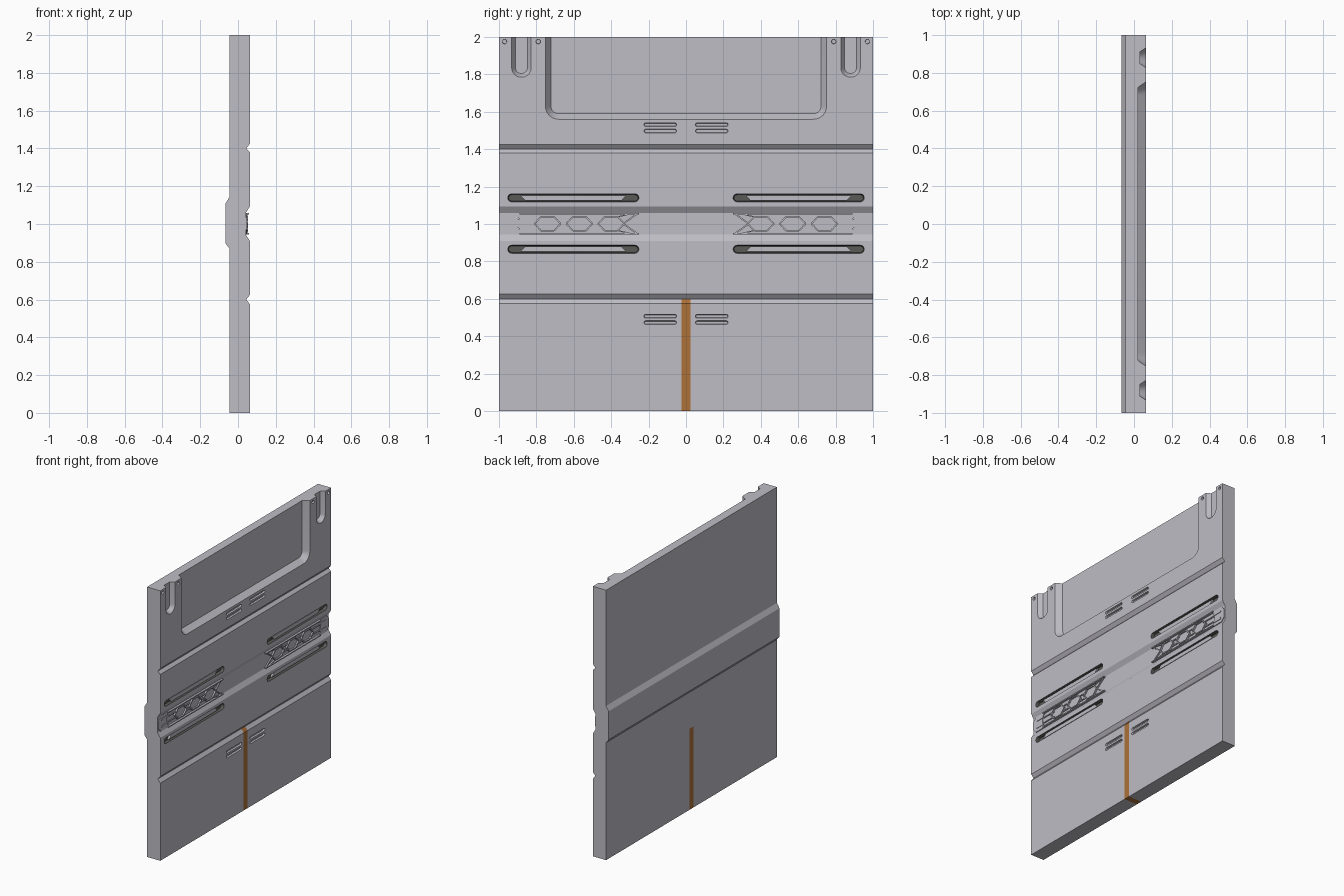
import bpy, bmesh, math

if "Cube" in bpy.data.objects:
    bpy.data.objects.remove(bpy.data.objects["Cube"])

def material(name, col):
    m = bpy.data.materials.new(name)
    m.diffuse_color = (*col, 1)
    m.use_nodes = True
    m.node_tree.nodes["Principled BSDF"].inputs["Base Color"].default_value = m.diffuse_color
    return m

GREY = material("light_grey_metal", (0.52, 0.51, 0.56))
DARK = material("dark_slot_lining", (0.10, 0.10, 0.095))
ORANGE = material("orange_stripe", (0.42, 0.165, 0.04))
F = 0.063      # front face of the wall
C = 0.042      # floor of the centre channel

def loft(bm, rings):
    """Closed solid through matching rings of points."""
    vs = [[bm.verts.new(p) for p in r] for r in rings]
    n = len(rings[0])
    faces = [bm.faces.new(vs[0]), bm.faces.new(vs[-1])]
    for a, b in zip(vs, vs[1:]):
        faces += [bm.faces.new((a[i], a[(i + 1) % n], b[(i + 1) % n], b[i])) for i in range(n)]
    bmesh.ops.recalc_face_normals(bm, faces=faces)

def finish(bm, name, mat):
    me = bpy.data.meshes.new(name)
    bm.to_mesh(me)
    bm.free()
    me.materials.append(mat)
    ob = bpy.data.objects.new(name, me)
    bpy.context.collection.objects.link(ob)
    return ob

def rounded(y, z, w, h, r, seg=6):
    """Rounded rectangle outline in the wall plane."""
    pts = []
    for k, (sy, sz) in enumerate(((1, 1), (-1, 1), (-1, -1), (1, -1))):
        for i in range(seg + 1):
            a = math.pi / 2 * (k + i / seg)
            pts.append((y + sy * (w / 2 - r) + r * math.cos(a),
                        z + sz * (h / 2 - r) + r * math.sin(a)))
    return pts

def pocket(bm, y0, y1, z0, z1, r, depth, taper):
    """Cutter that narrows towards its floor."""
    rings = []
    for x, t in ((F - depth, taper), (F, 0), (F + .02, -.02 * taper / depth)):
        o = rounded((y0 + y1) / 2, (z0 + z1) / 2, y1 - y0 - 2 * t, z1 - z0 - 2 * t, r - t)
        rings.append([(x, *p) for p in o])
    loft(bm, rings)

def plate(bm, outline, x0, x1):
    loft(bm, [[(x, *p) for p in outline] for x in (x0, x1)])

def prism(name, profile, y0, y1, mat):
    bm = bmesh.new()
    loft(bm, [[(x, y, z) for x, z in profile] for y in (y0, y1)])
    return finish(bm, name, mat)

def cut(ob, bm, mat):
    c = finish(bm, "cutter", mat)
    c.hide_render = True
    m = ob.modifiers.new("cut", 'BOOLEAN')
    m.operation, m.object, m.solver = 'DIFFERENCE', c, 'EXACT'
    m.material_mode = 'TRANSFER'
    bpy.ops.object.select_all(action='DESELECT')
    bpy.context.view_layer.objects.active = ob
    ob.select_set(True)
    bpy.ops.object.modifier_apply(modifier=m.name)
    bpy.data.objects.remove(c)
    bpy.ops.object.shade_smooth_by_angle(angle=math.radians(25))

def span(s, a, b):
    return sorted((s * a, s * b))

def vents(bm, s, z):
    for dz in (-.017, .017):
        pocket(bm, *span(s, .05, .225), z + dz - .01, z + dz + .01, .0099, .012, .003)

# Lower wall: two halves with an orange stripe between them
low = [(-.045, 0), (F, 0), (F, .575), (.043, .6), (-.045, .6)]
prism("lower_stripe", low, -.023, .023, ORANGE)
for s, side in ((-1, "left"), (1, "right")):
    half = prism("lower_panel_" + side, low, *span(s, .023, 1), GREY)
    bm = bmesh.new()
    vents(bm, s, .49)
    cut(half, bm, GREY)

# Middle wall: channel in front, rib behind, four long slots
mid = prism("middle_panel", [
    (-.045, .6), (.043, .6), (F, .625), (F, .91), (C, .943), (C, 1.06), (F, 1.093),
    (F, 1.38), (.043, 1.4), (-.045, 1.4), (-.045, 1.143), (-.066, 1.108),
    (-.066, .897), (-.045, .87)], -1, 1, GREY)
bm = bmesh.new()
for s in (-1, 1):
    for z in (.865, 1.14):
        pocket(bm, *span(s, .252, .953), z - .0215, z + .0215, .021, .022, .005)
cut(mid, bm, DARK)

# Upper wall: big recess, corner slots, bolt holes, vents
top = prism("upper_panel", [(-.045, 1.4), (.043, 1.4), (F, 1.425), (F, 2), (-.045, 2)], -1, 1, GREY)
bm = bmesh.new()
pocket(bm, -.752, .752, 1.56, 2.3, .07, .043, .03)
for s in (-1, 1):
    pocket(bm, *span(s, .828, .932), 1.785, 2.2, .05, .03, .02)
    vents(bm, s, 1.514)
    for y in (.79, .97):
        pocket(bm, s * y - .012, s * y + .012, 1.963, 1.987, .0119, .015, .001)
cut(top, bm, GREY)

# Light bars lying inside the long slots
bm = bmesh.new()
for s in (-1, 1):
    for z, d in ((.865, -1), (1.14, 1)):
        o = [(.345, -.015), (.86, -.015), (.885, .012), (.32, .012)]
        plate(bm, [(s * y, z + d * h) for y, h in o], F - .023, F - .008)
finish(bm, "slot_bars", GREY)

# Hexagon trim in the channel, one run on each side
def bar(bm, s, p, q, w, x1):
    dy, dz = q[0] - p[0], q[1] - p[1]
    l = math.hypot(dy, dz)
    ny, nz = -dz / l * w / 2, dy / l * w / 2
    plate(bm, [(s * (a + k * ny), 1.0015 + b + k * nz) for (a, b), k in
               ((p, 1), (q, 1), (q, -1), (p, -1))], C - .003, x1)

for s, side in ((-1, "left"), (1, "right")):
    bm = bmesh.new()
    # Chamfered end plate with two raised pills
    e = [(.87, -.058), (.97, -.058), (.998, -.03), (.998, .03), (.97, .058), (.87, .058), (.9, .03), (.9, -.03)]
    plate(bm, [(s * y, 1.0015 + z) for y, z in e], C - .003, C + .006)
    for z in (-.027, .027):
        plate(bm, rounded(s * .928, 1.0015 + z, .075, .016, .0079), C, C + .01)
        # Straight links between the hexagons
        for a, b in ((.25, .355), (.445, .525), (.615, .69), (.78, .89)):
            if a > .3:
                bar(bm, s, (a, z * .75), (b, z * .75), .007, C + .007)
        # Rail, end brace and kinks
        r = .054 if z > 0 else -.054
        bar(bm, s, (.25, r), (.89, r), .008, C + .015)
        bar(bm, s, (.335, 0), (.26, r), .008, C + .009)
        bar(bm, s, (.36, z * 1.4), (.29, r), .006, C + .009)
    for y in (.4, .57, .74):
        h = [(.07, 0), (.034, .038), (-.034, .038), (-.07, 0), (-.034, -.038), (.034, -.038)]
        h = [(y + a, b) for a, b in h]
        for i in range(6):
            bar(bm, s, h[i], h[(i + 1) % 6], .008, C + .011)
    finish(bm, "hexagon_trim_" + side, GREY)
